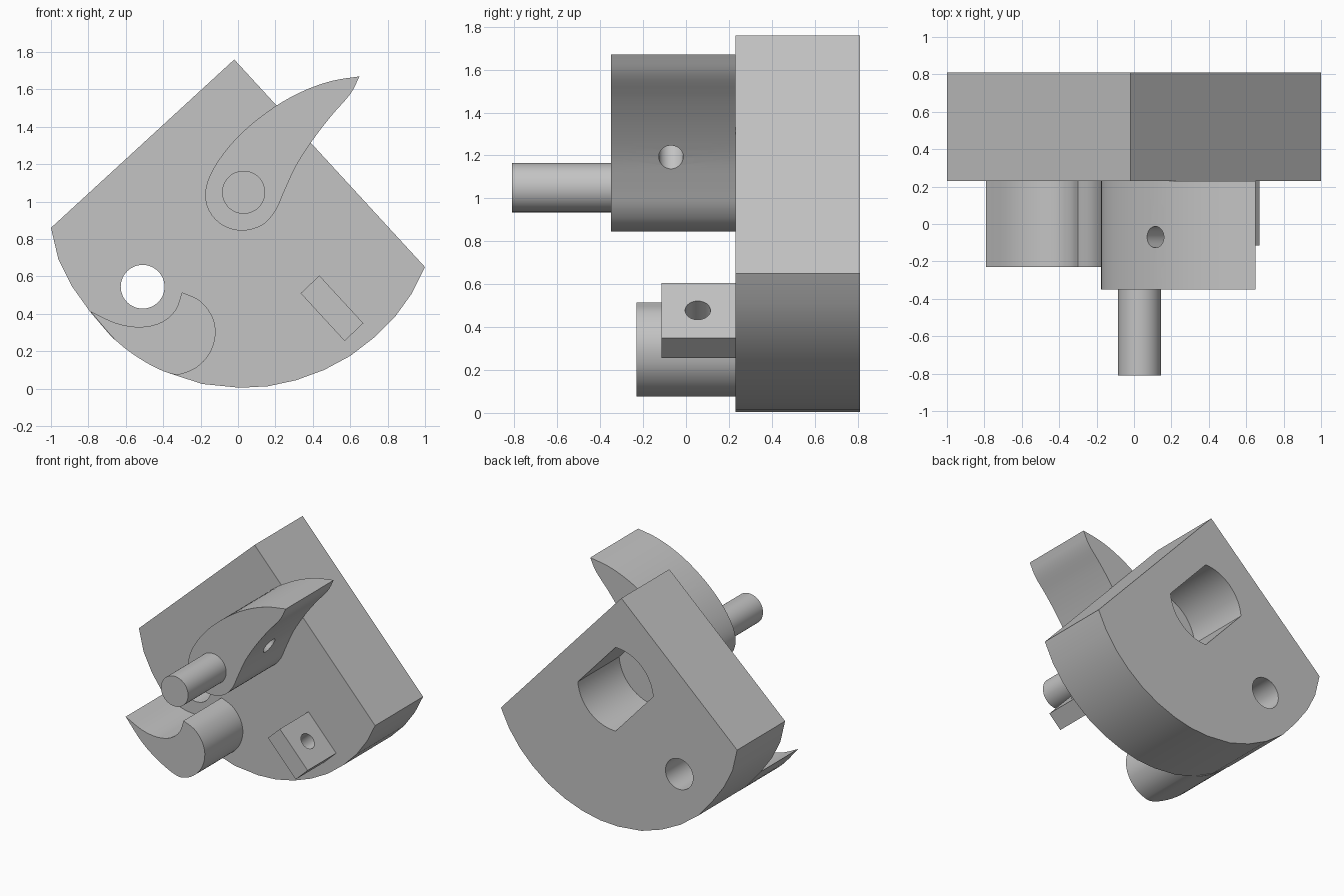
import bpy, bmesh, math
from mathutils import Vector

cube = bpy.data.objects.get("Cube")
if cube:
    bpy.data.objects.remove(cube, do_unlink=True)

grey = bpy.data.materials.new("machined grey")
grey.use_nodes = True
colour = (0.55, 0.55, 0.55, 1)
grey.diffuse_color = colour
grey.node_tree.nodes["Principled BSDF"].inputs["Base Color"].default_value = colour


def curve(points, steps=4):
    """Smooth open curve through the points, without the last one."""
    p = [Vector(q) for q in points]
    p = [2 * p[0] - p[1]] + p + [2 * p[-1] - p[-2]]
    out = []
    for a, b, c, d in zip(p, p[1:], p[2:], p[3:]):
        for i in range(steps):
            t = i / steps
            out.append(0.5 * (2 * b + (c - a) * t + (2 * a - 5 * b + 4 * c - d) * t ** 2
                              + (3 * b - a - 3 * c + d) * t ** 3))
    return out


def circle(cx, cz, r, n=48):
    return [(cx + r * math.cos(math.tau * i / n), cz + r * math.sin(math.tau * i / n))
            for i in range(n)]


def prism(name, outline, y0, y1):
    """Extrude an outline in x and z along y."""
    bm = bmesh.new()
    face = bm.faces.new([bm.verts.new((x, y0, z)) for x, z in outline])
    ext = bmesh.ops.extrude_face_region(bm, geom=[face])
    moved = [v for v in ext["geom"] if isinstance(v, bmesh.types.BMVert)]
    bmesh.ops.translate(bm, verts=moved, vec=(0, y1 - y0, 0))
    bmesh.ops.recalc_face_normals(bm, faces=bm.faces)
    mesh = bpy.data.meshes.new(name)
    bm.to_mesh(mesh)
    bm.free()
    mesh.materials.append(grey)
    obj = bpy.data.objects.new(name, mesh)
    bpy.context.collection.objects.link(obj)
    return obj


def drill(name, centre, direction, r, length=2):
    """Round cutter along any direction."""
    obj = prism(name, circle(0, 0, r), -length / 2, length / 2)
    obj.rotation_euler = Vector(direction).to_track_quat('Y', 'Z').to_euler()
    obj.location = centre
    return obj


def cut(obj, *cutters):
    bpy.context.view_layer.update()
    for cutter in cutters:
        mod = obj.modifiers.new("cut", 'BOOLEAN')
        mod.operation = 'DIFFERENCE'
        mod.solver = 'EXACT'
        mod.object = cutter
        bpy.context.view_layer.objects.active = obj
        bpy.ops.object.modifier_apply(modifier=mod.name)
    for cutter in cutters:
        bpy.data.objects.remove(cutter, do_unlink=True)


# Base plate with two straight edges and a rounded lower edge
rim = [(-1, .86), (-.96, .69), (-.89, .55), (-.79, .41), (-.67, .27), (-.52, .16),
       (-.36, .08), (-.19, .025), (.01, .005), (.16, .013), (.31, .045), (.46, .1),
       (.6, .175), (.73, .275), (.84, .385), (.93, .51), (1, .65)]
plate = prism("base_plate", [(-.02, 1.76)] + rim, .23, .81)

# Rear pocket: a round recess with two flats
cx, cz, r = .03, 1.05, .32
pocket = []
for start in (90, 270):
    for i in range(17):
        a = math.radians(start + i * 85 / 16)
        pocket.append((cx + r * math.cos(a), cz + r * math.sin(a)))
cut(plate, prism("pocket_cutter", pocket, .31, 1),
    drill("hole_cutter", (-.51, .5, .545), (0, 1, 0), .117))

# Teardrop cam with a cross hole
cam = prism("cam", curve([
    (.65, 1.67), (.5, 1.645), (.35, 1.592), (.2, 1.51), (.05, 1.395), (-.06, 1.28),
    (-.14, 1.16), (-.175, 1.05), (-.155, .95), (-.08, .872), (.025, .845), (.13, .875),
    (.2, .95), (.245, 1.05), (.31, 1.19), (.4, 1.33), (.5, 1.46), (.6, 1.575),
    (.65, 1.67)]), -.35, .23)
cut(cam, drill("cross_cutter", (.21, -.07, 1.325), (.195, 0, -.25), .057))

# Pin standing on the cam
pin = prism("pin", circle(cx, cz, .115), -.81, -.35)

# Hooked lower cam: concave top, round nose, outer edge along the rim
hook_top = curve([(-.79, .415), (-.65, .35), (-.52, .33), (-.41, .355), (-.335, .42),
                  (-.3, .515)])
hook_nose = curve([(-.3, .515), (-.21, .475), (-.145, .4), (-.12, .31), (-.14, .21),
                   (-.2, .13), (-.28, .085), (-.36, .08), (-.5, .145), (-.65, .255),
                   (-.79, .415)])
hook = prism("hook_cam", hook_top + hook_nose, -.23, .23)

# Tilted stop block with a hole through its long sides
block = prism("stop_block", [(.435, .605), (.335, .51), (.57, .255), (.67, .35)], -.115, .23)
cut(block, drill("block_cutter", (.5, .055, .43), (.735, 0, .68), .059))

# Smooth curved walls, keeping sharp edges
bpy.ops.object.select_all(action='DESELECT')
for obj in (plate, cam, pin, hook, block):
    obj.select_set(True)
bpy.context.view_layer.objects.active = plate
bpy.ops.object.shade_smooth_by_angle(angle=math.radians(30))
